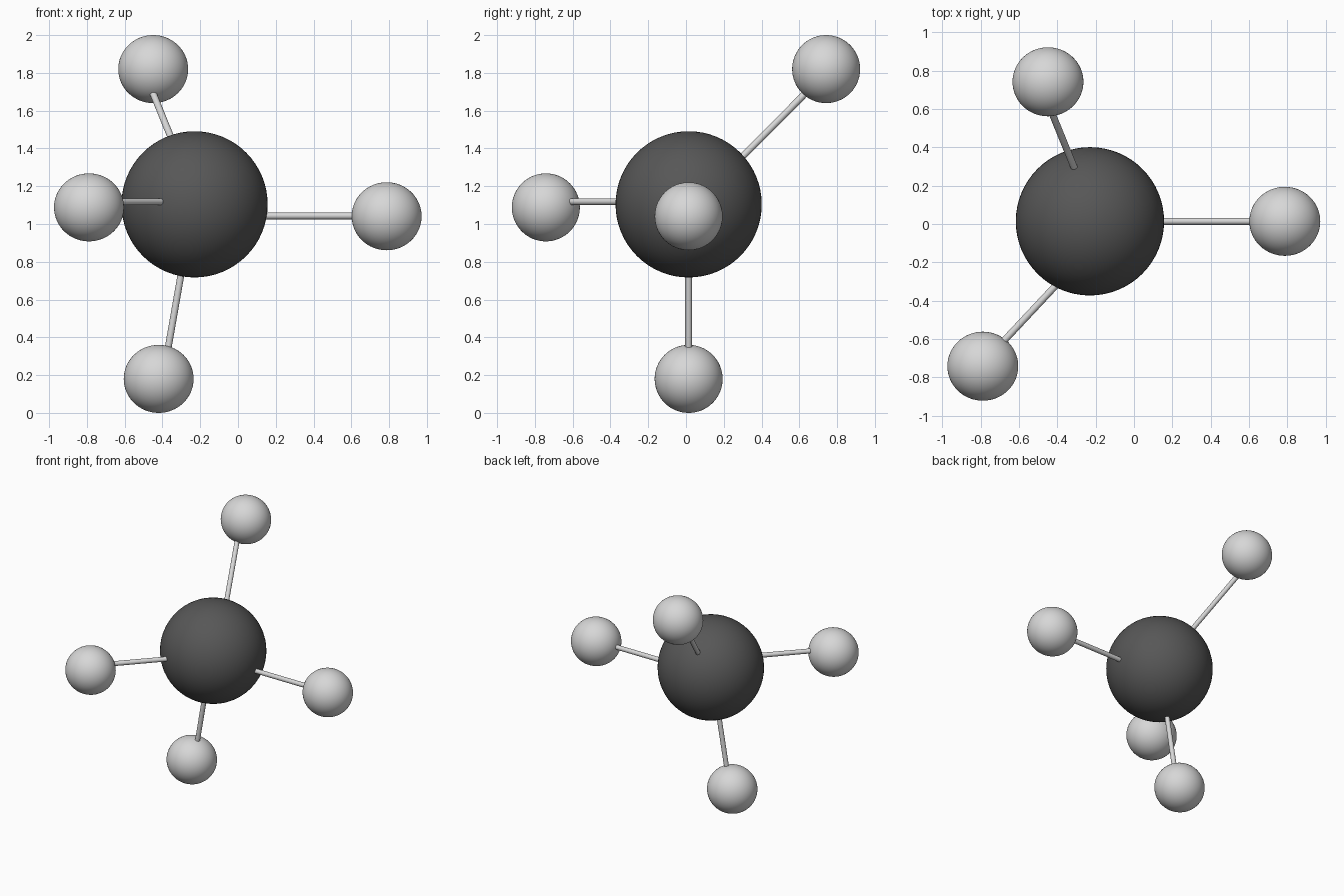
import bpy
from mathutils import Vector

if "Cube" in bpy.data.objects:
    bpy.data.objects.remove(bpy.data.objects["Cube"])


def material(name, value):
    m = bpy.data.materials.new(name)
    m.diffuse_color = (value, value, value, 1)
    m.use_nodes = True
    m.node_tree.nodes["Principled BSDF"].inputs["Base Color"].default_value = m.diffuse_color
    return m


dark = material("dark_grey", 0.095)
light = material("light_grey", 0.68)


def finish(name, mat):
    ob = bpy.context.object
    ob.name = name
    ob.data.materials.append(mat)
    bpy.ops.object.shade_smooth_by_angle()
    return ob


def ball(name, centre, radii, mat):
    bpy.ops.mesh.primitive_uv_sphere_add(segments=64, ring_count=32, radius=1, location=centre)
    bpy.context.object.scale = radii
    bpy.ops.object.transform_apply(location=False, rotation=False, scale=True)
    finish(name, mat)


def rod(name, start, end, radius=0.018):
    a, b = Vector(start), Vector(end)
    bpy.ops.mesh.primitive_cylinder_add(vertices=32, radius=radius, depth=(b - a).length,
                                        location=(a + b) / 2)
    ob = finish(name, light)
    ob.rotation_euler = (b - a).to_track_quat('Z', 'Y').to_euler()


# Large central atom
ball("central_ball", (-0.23, 0.014, 1.104), (0.387, 0.387, 0.387), dark)

# Four outer atoms, slightly wider in x, each with its connecting rod
small = (0.185, 0.18, 0.18)
parts = {
    "right": ((0.787, 0.014, 1.041), (0.13, 0.014, 1.043), (0.64, 0.014, 1.043)),
    "bottom": ((-0.42, 0.014, 0.18), (-0.297, 0.014, 0.76), (-0.374, 0.014, 0.32)),
    "front": ((-0.789, -0.742, 1.088), (-0.394, -0.306, 1.118), (-0.71, -0.643, 1.118)),
    "top": ((-0.449, 0.742, 1.82), (-0.302, 0.27, 1.327), (-0.455, 0.645, 1.705)),
}
for name, (centre, start, end) in parts.items():
    ball(name + "_ball", centre, small, light)
    rod(name + "_rod", start, end)
